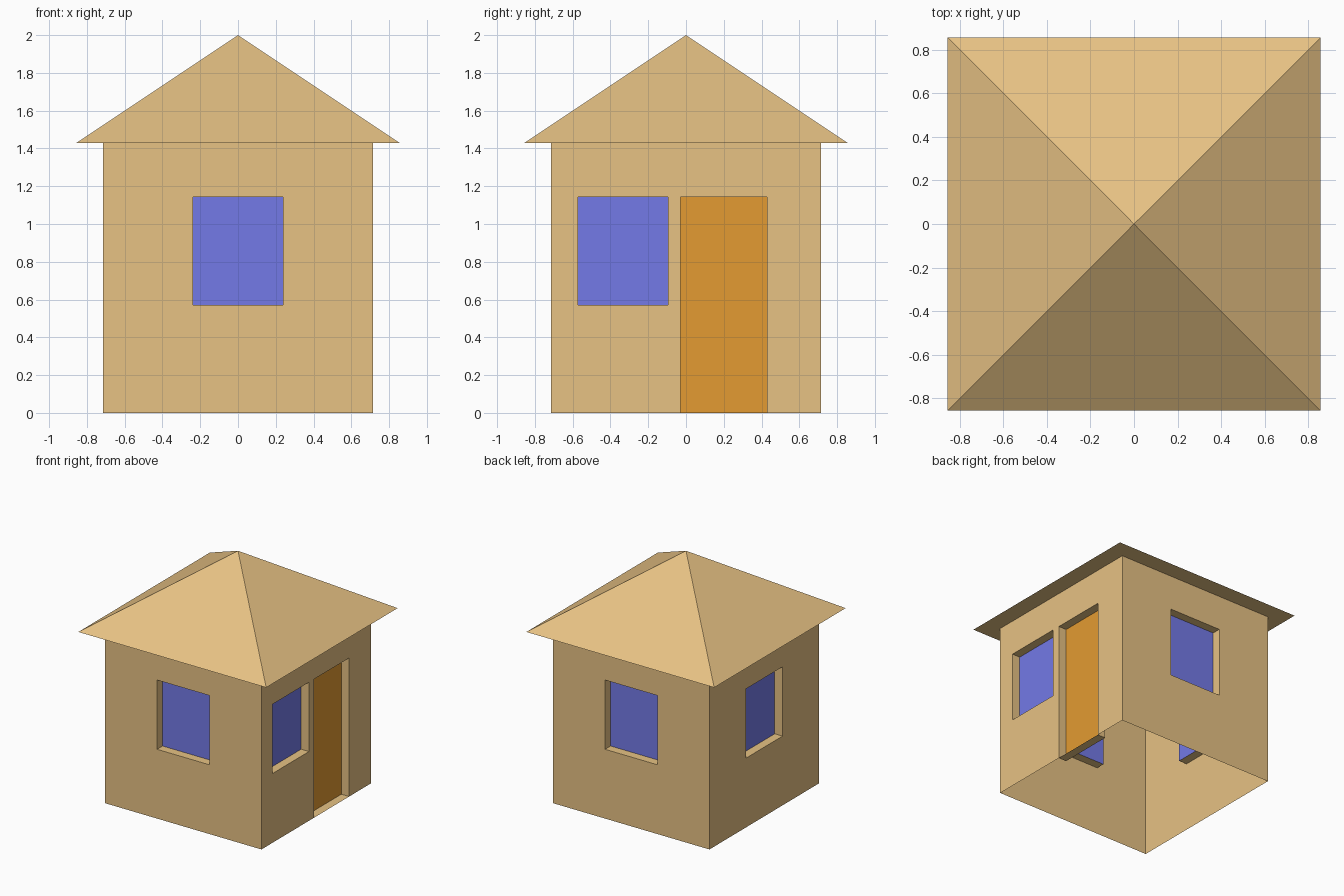
import bpy, bmesh, math
from mathutils import Matrix, Vector

if "Cube" in bpy.data.objects:
    bpy.data.objects.remove(bpy.data.objects["Cube"])

U = 1 / 7                      # modelling unit: walls are 10 x 10 units
W, H = 5 * U, 10 * U           # wall half width, wall height
R, TOP = 6 * U, 14 * U         # roof half width, apex height
DEPTH = 0.5 * U                # recess of windows and door
SILL, HEAD = 4 * U, 8 * U
HALF = 5 * U / 3               # window half width


def material(name, rgb):
    m = bpy.data.materials.new(name)
    m.diffuse_color = (*rgb, 1)
    m.use_nodes = True
    m.node_tree.nodes["Principled BSDF"].inputs["Base Color"].default_value = m.diffuse_color
    return m


SAND = material("sand", (0.80, 0.54, 0.23))
BLUE = material("blue_glass", (0.174, 0.195, 0.80))
ORANGE = material("orange_wood", (0.77, 0.33, 0.032))


def face(bm, side, pts):
    """Add a face given in front-side coordinates, turned to one of four sides."""
    rot = Matrix.Rotation(side * math.pi / 2, 3, 'Z')
    bm.faces.new([bm.verts.new(rot @ Vector(p)) for p in pts])


def rect(u0, u1, z0, z1, y):
    return [(u0, y, z0), (u1, y, z0), (u1, y, z1), (u0, y, z1)]


def finish(bm, name, mat):
    bmesh.ops.remove_doubles(bm, verts=bm.verts, dist=1e-5)
    me = bpy.data.meshes.new(name)
    bm.to_mesh(me)
    bm.free()
    me.materials.append(mat)
    ob = bpy.data.objects.new(name, me)
    bpy.context.collection.objects.link(ob)


# Openings per side: (name, u0, u1, z0, z1, material)
def centred(name):
    return (name, -HALF, HALF, SILL, HEAD, BLUE)


openings = {
    0: [centred("front_window")],
    1: [("right_window", -4 * U, -4 * U + 2 * HALF, SILL, HEAD, BLUE),
        ("door", -0.2 * U, 3 * U, 0, HEAD, ORANGE)],
    2: [centred("back_window")],
    3: [centred("left_window")],
}

# Walls with recessed openings, open underneath
walls = bmesh.new()
for side, holes in openings.items():
    us = sorted({-W, W, *[v for h in holes for v in h[1:3]]})
    zs = [0, SILL, HEAD, H]
    for u0, u1 in zip(us, us[1:]):
        for z0, z1 in zip(zs, zs[1:]):
            cu, cz = (u0 + u1) / 2, (z0 + z1) / 2
            if not any(h[1] < cu < h[2] and h[3] < cz < h[4] for h in holes):
                face(walls, side, rect(u0, u1, z0, z1, -W))
    for name, u0, u1, z0, z1, mat in holes:
        outer = rect(u0, u1, z0, z1, -W)
        inner = rect(u0, u1, z0, z1, -W + DEPTH)
        # Reveal around the opening
        for i in range(4):
            j = (i + 1) % 4
            face(walls, side, [outer[i], outer[j], inner[j], inner[i]])
        # Pane or door leaf
        pane = bmesh.new()
        face(pane, side, inner)
        finish(pane, name, mat)
finish(walls, "walls", SAND)

# Pyramid roof with flat eaves
roof = bmesh.new()
for side in range(4):
    face(roof, side, [(-R, -R, H), (R, -R, H), (0, 0, TOP)])
    face(roof, side, [(-R, -R, H), (-W, -W, H), (W, -W, H), (R, -R, H)])
finish(roof, "roof", SAND)
